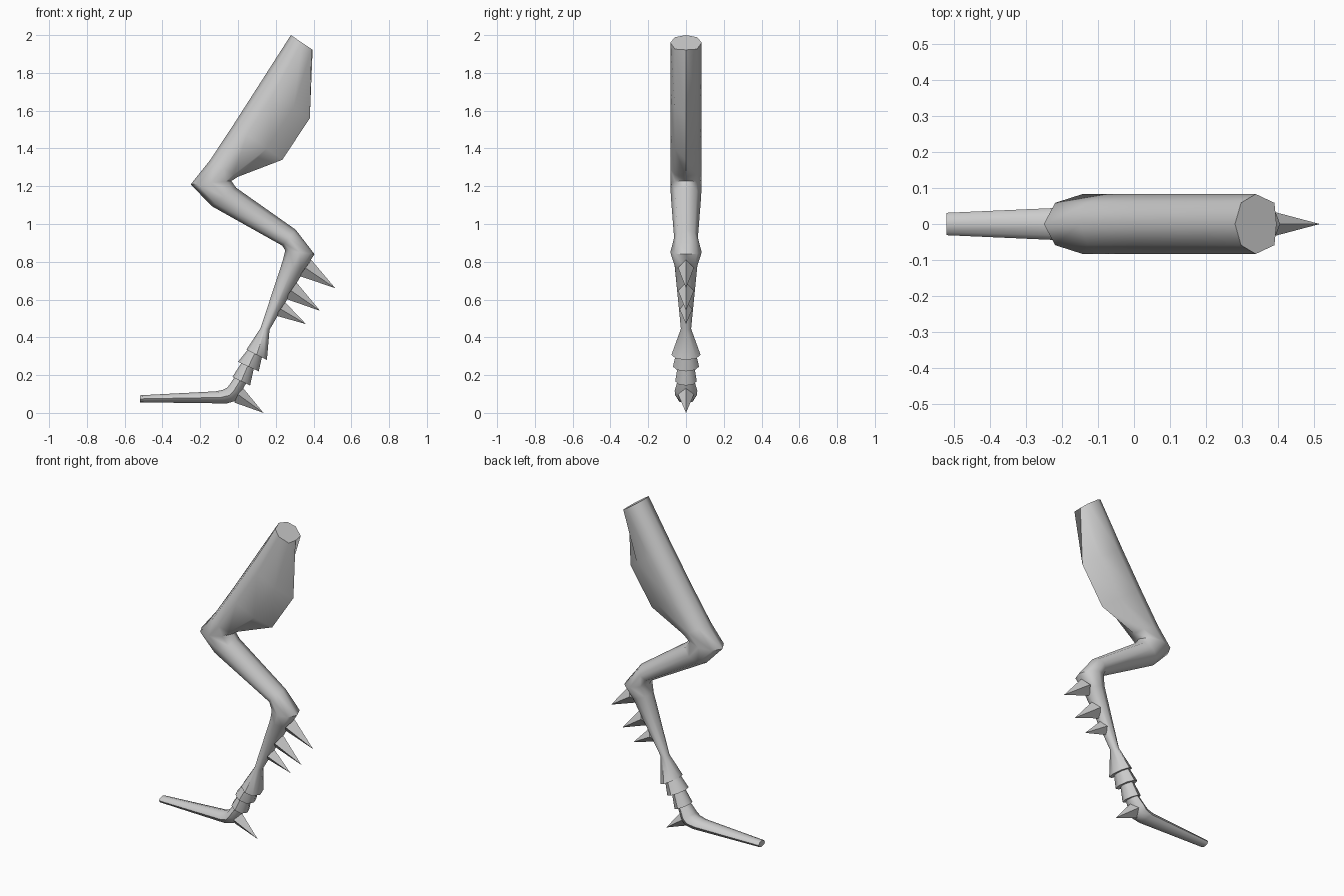
import bpy, bmesh, math
from mathutils import Vector

if "Cube" in bpy.data.objects:
    bpy.data.objects.remove(bpy.data.objects["Cube"])


def finish(name, bm, smooth):
    bmesh.ops.recalc_face_normals(bm, faces=bm.faces)
    mesh = bpy.data.meshes.new(name)
    bm.to_mesh(mesh)
    bm.free()
    ob = bpy.data.objects.new(name, mesh)
    bpy.context.collection.objects.link(ob)
    if smooth:
        bpy.ops.object.select_all(action='DESELECT')
        ob.select_set(True)
        bpy.context.view_layer.objects.active = ob
        bpy.ops.object.shade_smooth_by_angle(angle=math.radians(50))
    return ob


def loft(name, sections):
    """Eight-sided tube. Section: left xz, right xz, half width,
    then optional position of the widest point and power of the right side."""
    bm = bmesh.new()
    rings = []
    for lx, lz, rx, rz, w, *extra in sections:
        f, p = extra if extra else (0.5, 1)
        left, right = Vector((lx, 0, lz)), Vector((rx, 0, rz))
        c = left.lerp(right, f)
        ring = []
        for i in range(8):
            a = i * math.pi / 4
            k = math.cos(a)
            off = (right - c) * k ** p if k > 0 else (left - c) * -k
            ring.append(bm.verts.new(c + off + Vector((0, w * math.sin(a), 0))))
        rings.append(ring)
    for a, b in zip(rings, rings[1:]):
        for i in range(8):
            j = (i + 1) % 8
            bm.faces.new((a[i], a[j], b[j], b[i]))
    bm.faces.new(rings[0])
    bm.faces.new(rings[-1])
    return finish(name, bm, True)


def spike(name, top, bottom, tip, w):
    """Four-sided thorn with a diamond base."""
    bm = bmesh.new()
    t, b, e = (Vector((x, 0, z)) for x, z in (top, bottom, tip))
    m = (t + b) / 2
    side = Vector((0, w, 0))
    base = [bm.verts.new(v) for v in (t, m + side, b, m - side)]
    apex = bm.verts.new(e)
    bm.faces.new(base)
    for i in range(4):
        bm.faces.new((base[i], base[(i + 1) % 4], apex))
    return finish(name, bm, False)


# Thigh with rear muscle, knee, shin, ankle and flared cuff
loft("upper_leg", [
    (0.28, 2.0, 0.395, 1.922, 0.083, 0.5, 0.3),
    (0.116, 1.744, 0.38, 1.56, 0.083, 0.28, 1.7),
    (-0.025, 1.524, 0.235, 1.34, 0.083, 0.28, 1.7),
    (-0.15, 1.335, 0.0, 1.25, 0.083),
    (-0.25, 1.21, -0.035, 1.228, 0.083),
    (-0.14, 1.095, -0.01, 1.192, 0.08),
    (0.235, 0.885, 0.305, 0.97, 0.063),
    (0.25, 0.86, 0.405, 0.84, 0.083),
    (0.235, 0.80, 0.35, 0.755, 0.06),
    (0.12, 0.45, 0.167, 0.44, 0.027),
    (0.045, 0.335, 0.153, 0.28, 0.077)])

# Overlapping lower cuffs
loft("middle_cuff", [(0.06, 0.345, 0.13, 0.31, 0.05), (0.0, 0.27, 0.11, 0.22, 0.069)])
loft("lower_cuff", [(0.025, 0.275, 0.085, 0.24, 0.042), (-0.03, 0.19, 0.064, 0.145, 0.057)])

# Foot
loft("foot", [
    (-0.01, 0.20, 0.05, 0.17, 0.04),
    (-0.055, 0.135, 0.012, 0.10, 0.06),
    (-0.08, 0.122, -0.01, 0.064, 0.057),
    (-0.12, 0.114, -0.06, 0.05, 0.05),
    (-0.52, 0.093, -0.52, 0.056, 0.031)])

# Rear thorns and heel claw
for i, (top, bottom, tip, w) in enumerate([
        ((0.388, 0.81), (0.325, 0.725), (0.515, 0.66), 0.042),
        ((0.31, 0.69), (0.25, 0.605), (0.435, 0.54), 0.042),
        ((0.25, 0.585), (0.20, 0.515), (0.36, 0.47), 0.034)]):
    spike(f"thorn_{i + 1}", top, bottom, tip, w)
spike("heel_claw", (0.02, 0.14), (-0.02, 0.055), (0.135, 0.0), 0.042)
